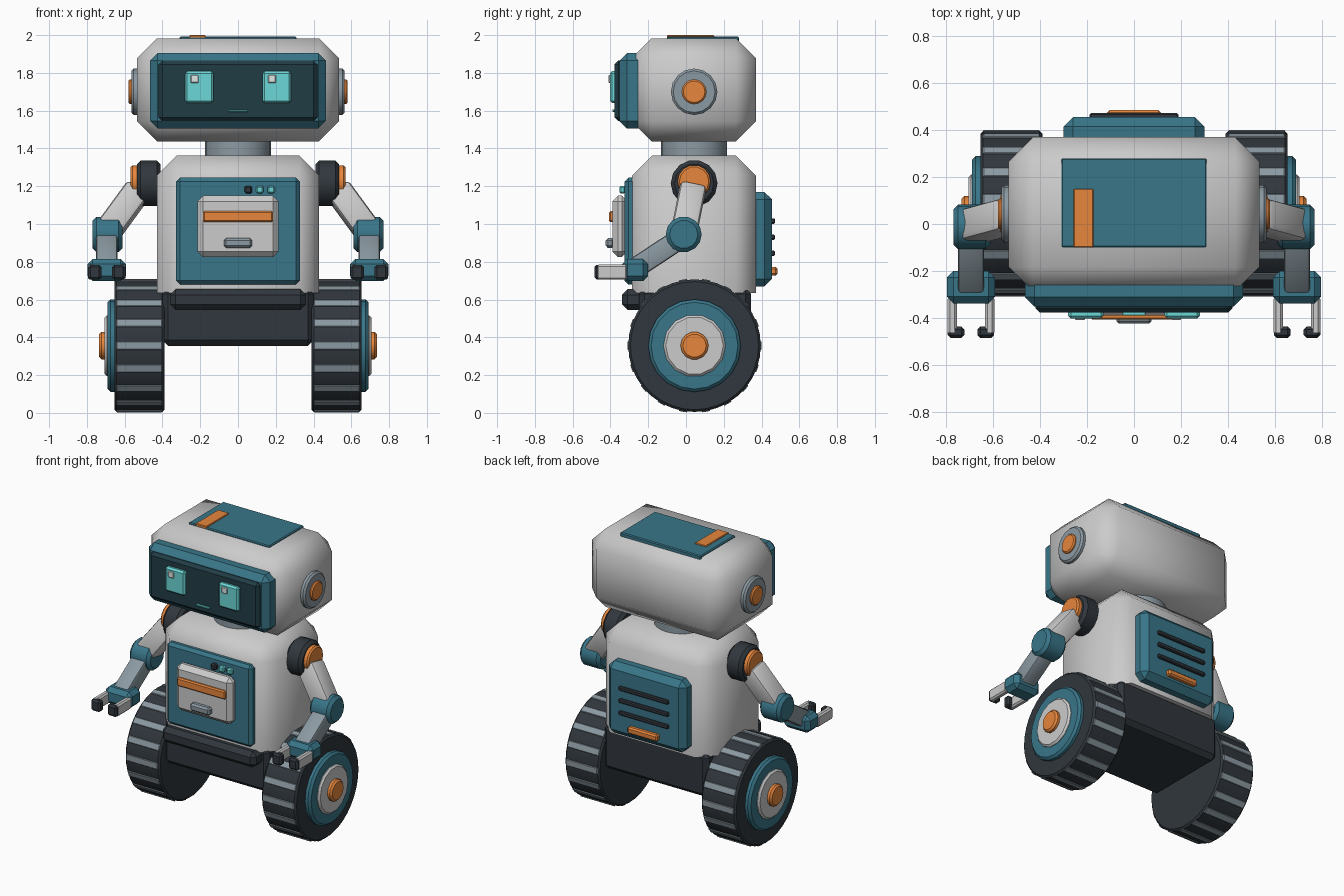
import bpy, bmesh
from math import radians, pi
from mathutils import Matrix, Vector

if "Cube" in bpy.data.objects:
    bpy.data.objects.remove(bpy.data.objects["Cube"])


def material(name, rgb):
    m = bpy.data.materials.new(name)
    m.diffuse_color = (*rgb, 1)
    m.use_nodes = True
    m.node_tree.nodes["Principled BSDF"].inputs["Base Color"].default_value = m.diffuse_color
    return m


SHELL = material("shell", (0.66, 0.68, 0.66))
TEAL = material("teal", (0.04, 0.18, 0.25))
DARK = material("dark", (0.03, 0.038, 0.047))
SCREEN = material("screen_glass", (0.015, 0.045, 0.06))
CYAN = material("cyan", (0.15, 0.68, 0.68))
ORANGE = material("orange", (0.80, 0.24, 0.045))
STEEL = material("steel", (0.26, 0.32, 0.36))
WHITE = material("glint", (0.75, 0.8, 0.8))


def finish(name, bm, mat, angle):
    bmesh.ops.recalc_face_normals(bm, faces=bm.faces)
    me = bpy.data.meshes.new(name)
    bm.to_mesh(me)
    bm.free()
    me.materials.append(mat)
    me.shade_smooth()
    me.set_sharp_from_angle(angle=radians(angle))
    ob = bpy.data.objects.new(name, me)
    bpy.context.collection.objects.link(ob)
    return ob


def bevel(bm, edges, width, seg=1):
    if width:
        bmesh.ops.bevel(bm, geom=list(edges), offset=width, segments=seg,
                        affect='EDGES', profile=0.5, clamp_overlap=True)


def box(name, xs, ys, zs, mat, bev=0.01, seg=1, angle=35, open_base=False):
    """Chamfered box from (min, max) ranges."""
    bm = bmesh.new()
    bmesh.ops.create_cube(bm, size=1)
    for v in bm.verts:
        v.co = [sum(r) / 2 + c * abs(r[1] - r[0]) for c, r in zip(v.co, (xs, ys, zs))]
    zmin = min(zs) + 1e-4
    edges = [e for e in bm.edges
             if not (open_base and all(v.co.z < zmin for v in e.verts))]
    bevel(bm, edges, bev, seg)
    return finish(name, bm, mat, angle)


def disc(name, centre, r, x0, x1, mat, sides=16, bev=0.01):
    """Cylinder along x, centred on (y, z), with chamfered rims."""
    bm = bmesh.new()
    bmesh.ops.create_cone(bm, cap_ends=True, segments=sides, radius1=r, radius2=r,
                          depth=abs(x1 - x0))
    bevel(bm, [e for f in bm.faces if len(f.verts) == sides for e in f.edges], bev)
    bm.transform(Matrix.Translation(((x0 + x1) / 2, *centre)) @ Matrix.Rotation(pi / 2, 4, 'Y'))
    return finish(name, bm, mat, 32)


def link(name, p, q, w, mat, bev):
    """Square chamfered bar from p to q."""
    p, q = Vector(p), Vector(q)
    d = q - p
    ob = box(name, (-w / 2, w / 2), (-w / 2, w / 2), (-d.length / 2, d.length / 2), mat, bev, 2)
    side = Vector((1, 0, 0))
    z = d.normalized()
    y = z.cross(side).normalized()
    x = y.cross(z)
    rot = Matrix((x, y, z)).transposed().to_4x4()
    ob.data.transform(Matrix.Translation((p + q) / 2) @ rot)
    return ob


CY = 0.043   # common y of axle, shoulders, neck and ears

# Chassis and torso
box("chassis", (-0.40, 0.40), (-0.25, 0.345), (0.355, 0.66), DARK, 0.03)
box("front_bumper", (-0.36, 0.36), (-0.34, -0.2), (0.545, 0.655), DARK, 0.03)
box("torso", (-0.43, 0.43), (-0.285, 0.37), (0.635, 1.362), SHELL, 0.105, angle=50, open_base=True)

# Chest panel
box("chest_panel", (-0.327, 0.327), (-0.325, -0.25), (0.68, 1.245), TEAL, 0.02)
box("chest_hatch", (-0.215, 0.215), (-0.39, -0.31), (0.825, 1.15), SHELL, 0.03)
box("hatch_slot", (-0.185, 0.185), (-0.408, -0.38), (1.01, 1.068), ORANGE, 0.008)
box("hatch_handle", (-0.075, 0.075), (-0.425, -0.38), (0.873, 0.925), STEEL, 0.012)
for i, (x, m) in enumerate(((0.055, DARK), (0.115, CYAN), (0.175, CYAN))):
    box(f"chest_light_{i}", (x - 0.02, x + 0.02), (-0.353, -0.32), (1.162, 1.202), m, 0.008)

# Back panel with vents
box("back_panel", (-0.30, 0.30), (0.33, 0.455), (0.67, 1.17), TEAL, 0.04)
for i, z in enumerate((0.845, 0.93, 1.015)):
    box(f"back_vent_{i}", (-0.19, 0.19), (0.44, 0.472), (z - 0.014, z + 0.014), DARK, 0.006)
box("back_latch", (-0.115, 0.115), (0.44, 0.485), (0.727, 0.773), ORANGE, 0.01)

# Neck
neck = disc("neck", (0, 0), 0.175, -0.07, 0.07, STEEL, 24, 0.008)
neck.data.transform(Matrix.Translation((0, CY, 1.40)) @ Matrix.Rotation(pi / 2, 4, 'Y'))

# Head and face
box("head", (-0.535, 0.535), (-0.288, 0.37), (1.438, 1.982), SHELL, 0.105, angle=50)
box("face_bezel", (-0.465, 0.465), (-0.352, -0.2), (1.505, 1.905), TEAL, 0.04)
box("face_screen", (-0.42, 0.42), (-0.378, -0.3), (1.545, 1.865), SCREEN, 0.02)
for s, n in ((-1, "left"), (1, "right")):
    x = s * 0.205
    box(f"{n}_eye", (x - 0.076, x + 0.076), (-0.403, -0.36), (1.64, 1.81), CYAN, 0.012)
    g = x - 0.025
    box(f"{n}_eye_glint", (g - 0.021, g + 0.021), (-0.41, -0.39), (1.747, 1.79), WHITE, 0.004)
box("mouth", (-0.05, 0.05), (-0.39, -0.36), (1.594, 1.607), CYAN, 0.003)

# Head top plate
box("head_plate", (-0.31, 0.31), (-0.10, 0.28), (1.96, 1.993), TEAL, 0.006)
box("head_stripe", (-0.258, -0.172), (-0.10, 0.15), (1.97, 2.0), ORANGE, 0.004)

for s, n in ((-1, "left"), (1, "right")):
    # Ears
    disc(f"{n}_ear", (CY, 1.70), 0.123, s * 0.50, s * 0.565, STEEL, 16, 0.012)
    disc(f"{n}_ear_cap", (CY, 1.70), 0.065, s * 0.55, s * 0.58, ORANGE, 16, 0.008)

    # Arm
    disc(f"{n}_shoulder", (CY, 1.215), 0.124, s * 0.41, s * 0.535, DARK, 14, 0.02)
    disc(f"{n}_shoulder_ring", (CY, 1.225), 0.088, s * 0.52, s * 0.568, ORANGE, 14, 0.01)
    link(f"{n}_upper_arm", (s * 0.525, 0.035, 1.185), (s * 0.69, -0.01, 0.96), 0.14, SHELL, 0.025)
    disc(f"{n}_elbow", (-0.012, 0.945), 0.095, s * 0.612, s * 0.77, TEAL, 14, 0.02)
    link(f"{n}_forearm", (s * 0.695, -0.012, 0.935), (s * 0.695, -0.27, 0.765), 0.112, STEEL, 0.015)

    # Hand with two hooked fingers
    box(f"{n}_palm", (s * 0.593, s * 0.797), (-0.338, -0.2), (0.697, 0.815), TEAL, 0.028)
    for k, f in ((-1, "inner"), (1, "outer")):
        c = 0.695
        box(f"{n}_{f}_finger", [s * (c + k * d) for d in (0.06, 0.1)], (-0.472, -0.31),
            (0.705, 0.785), SHELL, 0.01)
        box(f"{n}_{f}_fingertip", [s * (c + k * d) for d in (0.028, 0.099)], (-0.485, -0.437),
            (0.706, 0.784), DARK, 0.012)

    # Wheel
    axle = (CY + 0.002, 0.356)
    disc(f"{n}_tyre", axle, 0.351, s * 0.39, s * 0.655, DARK, 36, 0.012)
    disc(f"{n}_wheel_rim", axle, 0.245, s * 0.63, s * 0.69, TEAL, 20, 0.015)
    disc(f"{n}_wheel_hub", axle, 0.165, s * 0.67, s * 0.706, SHELL, 14, 0.012)
    disc(f"{n}_hub_cap", axle, 0.074, s * 0.69, s * 0.735, ORANGE, 14, 0.012)
    for i in range(18):
        t = box(f"{n}_tread_{i}", (s * 0.402, s * 0.643), (-0.022, 0.022), (0.33, 0.355), STEEL, 0.003)
        t.data.transform(Matrix.Translation((0, *axle)) @ Matrix.Rotation((i + 0.5) * pi / 9, 4, 'X'))
